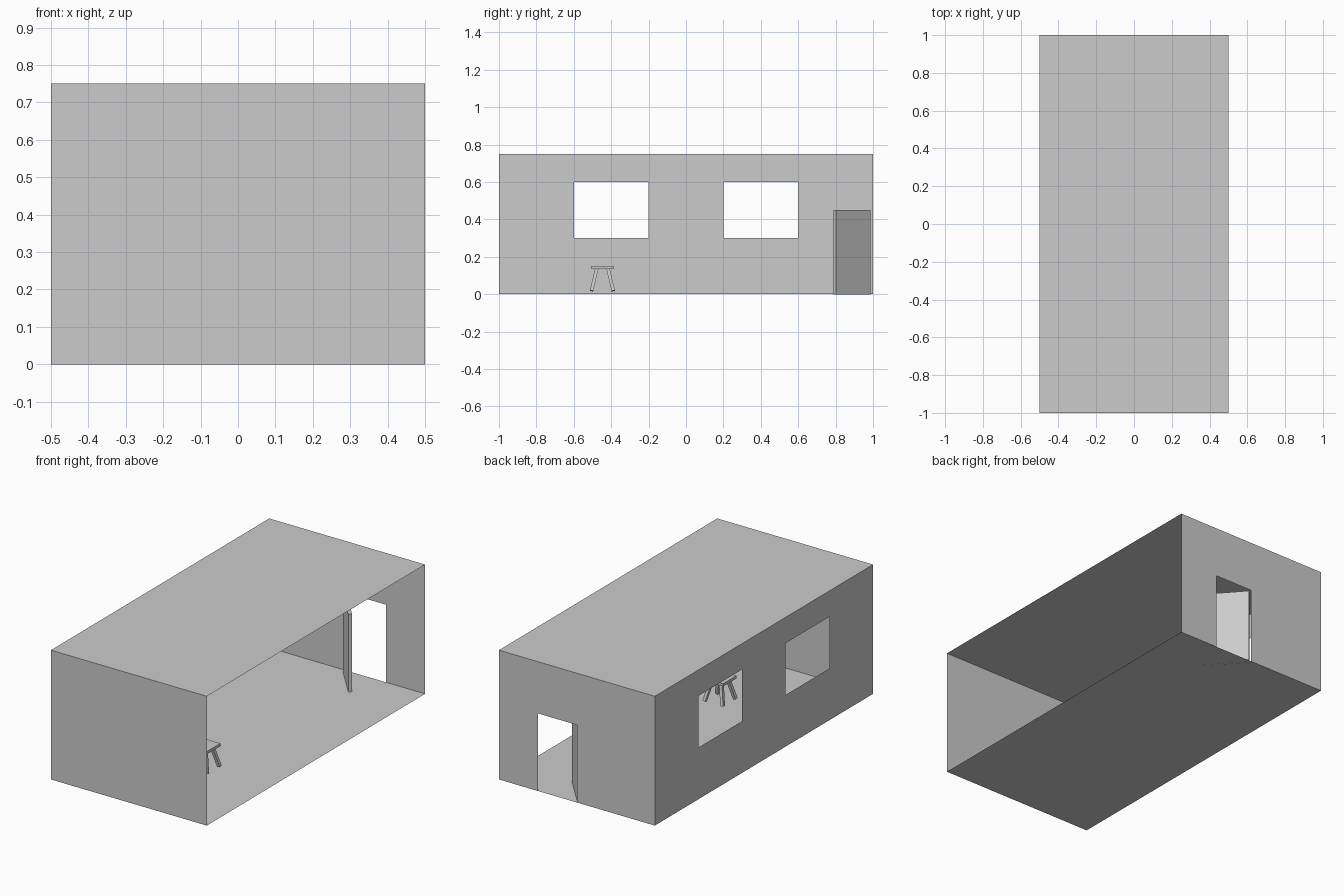
import bpy, bmesh, math
from mathutils import Matrix, Vector

if "Cube" in bpy.data.objects:
    bpy.data.objects.remove(bpy.data.objects["Cube"])


def finish(name, bm):
    mesh = bpy.data.meshes.new(name)
    bm.to_mesh(mesh)
    bm.free()
    obj = bpy.data.objects.new(name, mesh)
    bpy.context.collection.objects.link(obj)
    return obj


def sheet(name, us, vs, place, holes=()):
    """Flat sheet on a grid of u and v lines, with some cells left open."""
    bm = bmesh.new()
    for i in range(len(us) - 1):
        for j in range(len(vs) - 1):
            if (i, j) in holes:
                continue
            ring = [(us[i], vs[j]), (us[i + 1], vs[j]),
                    (us[i + 1], vs[j + 1]), (us[i], vs[j + 1])]
            bm.faces.new([bm.verts.new(place(u, v)) for u, v in ring])
    bmesh.ops.remove_doubles(bm, verts=bm.verts, dist=1e-5)
    bmesh.ops.dissolve_limit(bm, angle_limit=0.01, verts=bm.verts, edges=bm.edges)
    return finish(name, bm)


def box(name, center, size, rot=None):
    bm = bmesh.new()
    m = Matrix.Translation(center) @ (rot or Matrix()) @ Matrix.Diagonal((*size, 1))
    bmesh.ops.create_cube(bm, size=1, matrix=m)
    return finish(name, bm)


X, Y, H = 0.5, 1.0, 0.75

# room shell, open on the right side
sheet("floor", [-X, X], [-Y, Y], lambda u, v: (u, v, 0))
sheet("ceiling", [-X, X], [-Y, Y], lambda u, v: (u, v, H))
sheet("front_wall", [-X, X], [0, H], lambda u, v: (u, -Y, v))
sheet("window_wall", [-Y, -0.6, -0.2, 0.2, 0.6, Y], [0, 0.3, 0.6, H],
      lambda u, v: (-X, u, v), holes={(1, 1), (3, 1)})
sheet("doorway_wall", [-X, 0, 0.25, X], [0, 0.45, H],
      lambda u, v: (u, Y, v), holes={(1, 0)})

# door swung into the room
box("door", (0.081, 0.888, 0.2245), (0.248, 0.02, 0.451),
    Matrix.Rotation(math.radians(-48.5), 4, 'Z'))

# stool with four splayed legs
cx, cy = 0.095, -0.447
box("stool_seat", (cx, cy, 0.1425), (0.125, 0.123, 0.016))
for sx, side in ((-1, "left"), (1, "right")):
    for sy, end in ((-1, "front"), (1, "back")):
        top = Vector((cx + sx * 0.03, cy + sy * 0.03, 0.136))
        foot = Vector((cx + sx * 0.058, cy + sy * 0.058, 0.018))
        axis = top - foot
        # tilt first about Y, then about X, to keep the leg sides square to the seat
        rot = (Matrix.Rotation(math.atan2(-axis.y, axis.z), 4, 'X')
               @ Matrix.Rotation(math.atan2(axis.x, math.hypot(axis.y, axis.z)), 4, 'Y'))
        box(f"stool_leg_{end}_{side}", (top + foot) / 2, (0.018, 0.018, axis.length), rot)
